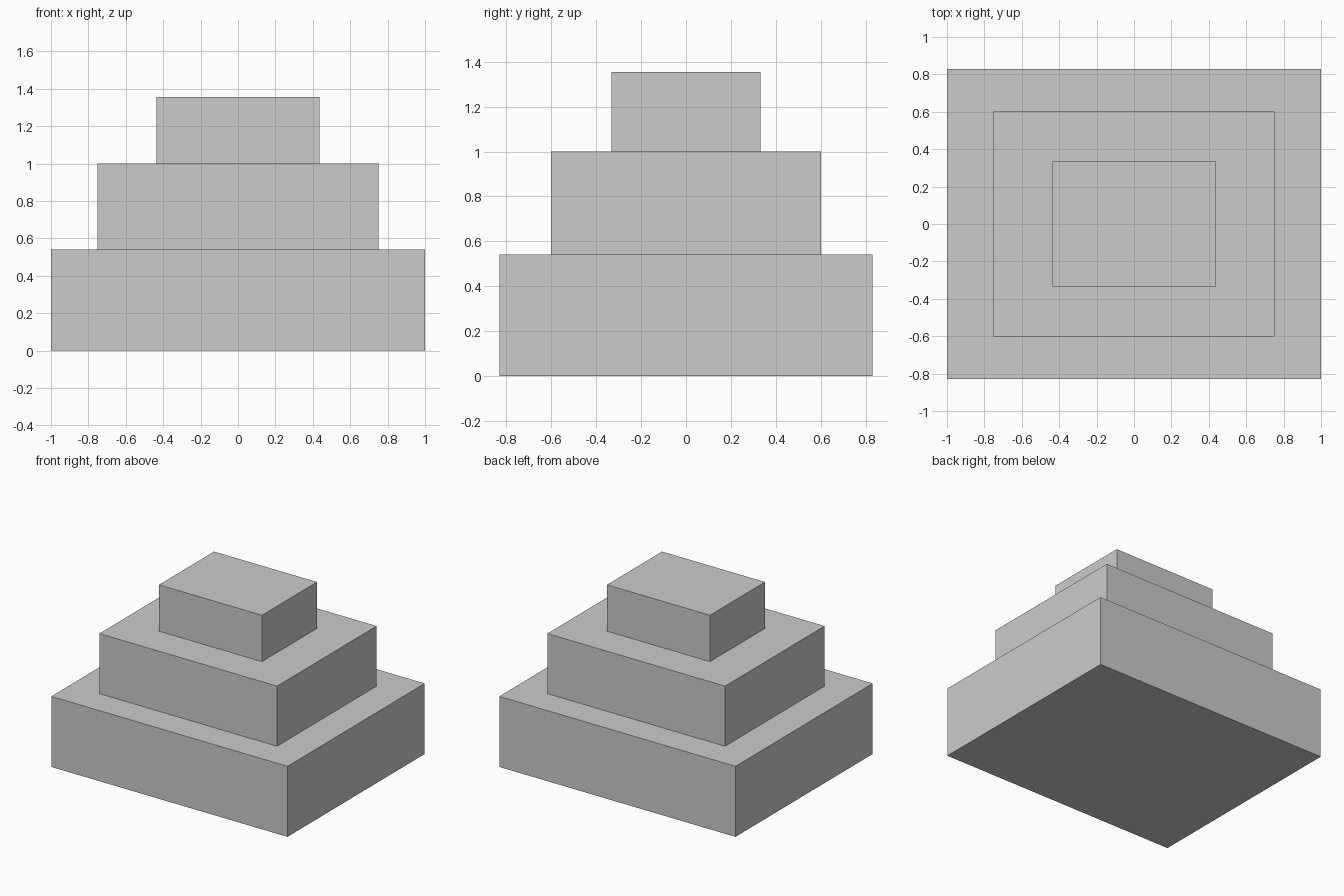
import bpy

if "Cube" in bpy.data.objects:
    bpy.data.objects.remove(bpy.data.objects["Cube"])

# name, width (x), depth (y), bottom z, top z
TIERS = [
    ("bottom_tier", 2.0, 1.66, 0.0, 0.54),
    ("middle_tier", 1.504, 1.204, 0.54, 1.0),
    ("top_tier", 0.872, 0.666, 1.0, 1.355),
]


def add_box(name, width, depth, z0, z1):
    bpy.ops.mesh.primitive_cube_add(size=1, location=(0, 0, (z0 + z1) / 2))
    box = bpy.context.object
    box.name = name
    box.scale = (width, depth, z1 - z0)
    bpy.ops.object.transform_apply(location=False, rotation=False, scale=True)
    return box


# Stacked tiers, each smaller than the one below
for tier in TIERS:
    add_box(*tier)
